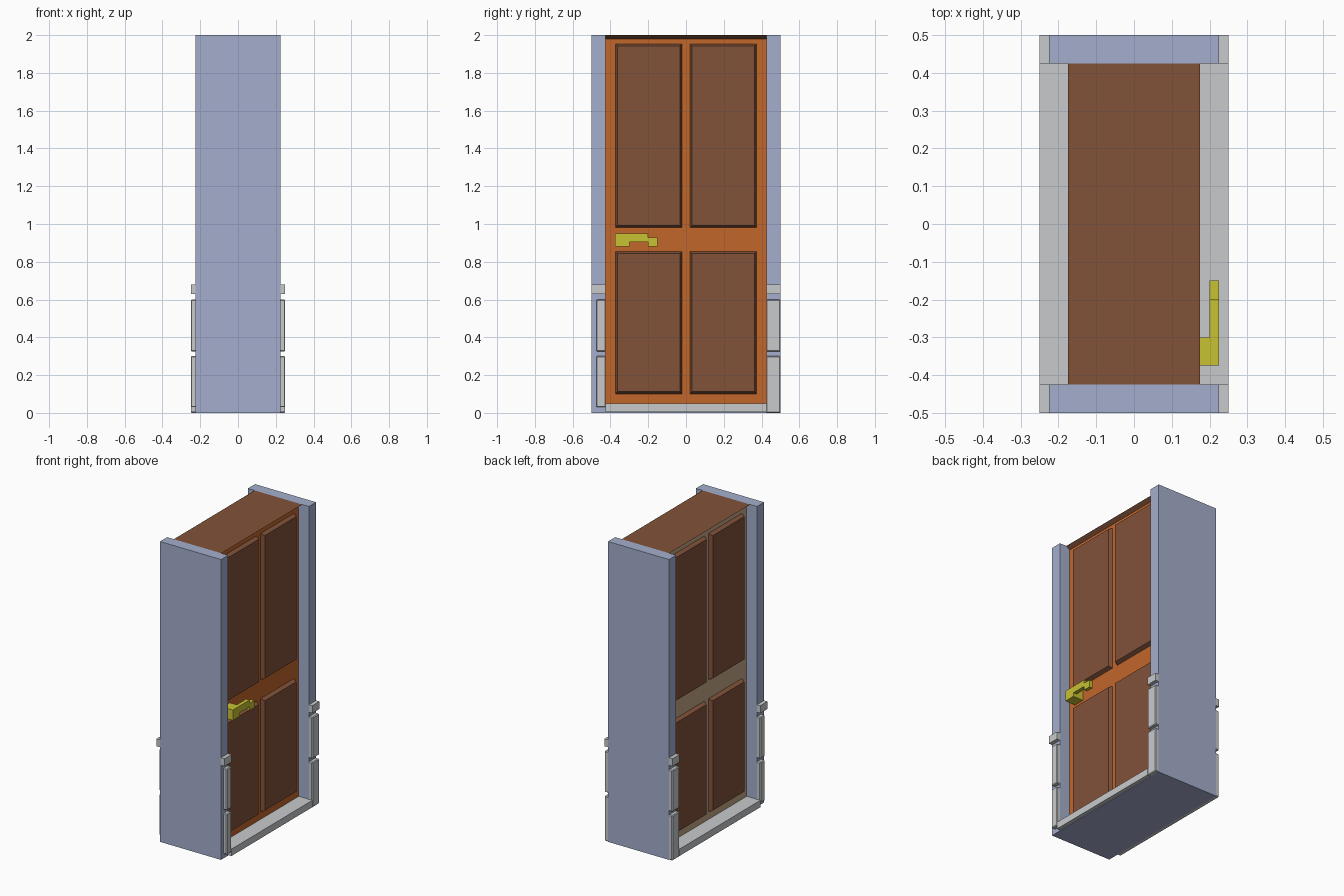
import bpy, bmesh

if "Cube" in bpy.data.objects:
    bpy.data.objects.remove(bpy.data.objects["Cube"])


def material(name, r, g, b):
    def lin(c):
        c /= 255
        return c / 12.92 if c <= 0.04045 else ((c + 0.055) / 1.055) ** 2.4
    m = bpy.data.materials.new(name)
    m.diffuse_color = (lin(r), lin(g), lin(b), 1)
    m.use_nodes = True
    m.node_tree.nodes["Principled BSDF"].inputs["Base Color"].default_value = m.diffuse_color
    return m


BLUE = material("frame_blue", 165, 175, 205)
GREY = material("trim_grey", 200, 202, 204)
ORANGE = material("door_orange", 194, 102, 42)
TAN = material("door_back_tan", 198, 167, 134)
BROWN = material("panel_brown", 130, 82, 58)
YELLOW = material("handle_yellow", 200, 194, 50)


def loft(name, bottom, top, mat):
    """Solid between two matching outlines."""
    bm = bmesh.new()
    a = [bm.verts.new(p) for p in bottom]
    b = [bm.verts.new(p) for p in top]
    n = len(a)
    bm.faces.new(a)
    bm.faces.new(b[::-1])
    for i in range(n):
        j = (i + 1) % n
        bm.faces.new((a[i], b[i], b[j], a[j]))
    bmesh.ops.recalc_face_normals(bm, faces=bm.faces)
    me = bpy.data.meshes.new(name)
    bm.to_mesh(me)
    bm.free()
    me.materials.append(mat)
    ob = bpy.data.objects.new(name, me)
    bpy.context.collection.objects.link(ob)
    return ob


def rect(x, y0, y1, z0, z1):
    return [(x, y0, z0), (x, y1, z0), (x, y1, z1), (x, y0, z1)]


def box(name, x0, x1, y0, y1, z0, z1, mat, bevel=0):
    ob = loft(name, rect(x0, y0, y1, z0, z1), rect(x1, y0, y1, z0, z1), mat)
    if bevel:
        mod = ob.modifiers.new("chamfer", 'BEVEL')
        mod.width = bevel
        mod.segments = 1
    return ob


# Frame: two jambs and the base between them
box("jamb_front", -0.225, 0.225, -0.5, -0.425, 0, 2, BLUE)
box("jamb_back", -0.225, 0.225, 0.425, 0.5, 0, 2, BLUE)
box("frame_base", -0.225, 0.225, -0.425, 0.425, 0, 0.02, BLUE)

# Sill
box("sill", -0.25, 0.25, -0.425, 0.425, 0.004, 0.05, GREY)

# Trim plates on both sides of each jamb
for s, side in ((1, "right"), (-1, "left")):
    xa, xb = sorted((s * 0.22, s * 0.25))
    for i, (z0, z1) in enumerate(((0.03, 0.30), (0.325, 0.60))):
        box(f"front_plate_{side}_{i}", xa, xb, -0.475, -0.425, z0, z1, GREY, 0.005)
        box(f"back_plate_{side}_{i}", xa, xb, 0.425, 0.5, z0 if i else 0, z1, GREY, 0.005)
    box(f"front_band_{side}", xa, xb, -0.5, -0.425, 0.63, 0.68, GREY)
    box(f"back_band_{side}", xa, xb, 0.425, 0.5, 0.63, 0.68, GREY)

# Door slab: orange, with a tan reverse side
door = box("door_slab", -0.15, 0.15, -0.425, 0.425, 0.045, 1.98, ORANGE)
door.data.materials.append(TAN)
for f in door.data.polygons:
    if f.normal.x < -0.5:
        f.material_index = 1

# Head strip flaring outwards at the top
head = [(-0.15, 1.98), (0.15, 1.98), (0.175, 2.0), (-0.175, 2.0)]
loft("door_head", [(x, -0.425, z) for x, z in head],
     [(x, 0.425, z) for x, z in head], BROWN)

# Raised chamfered panels on both faces
IN = 0.012
for s, side in ((1, "right"), (-1, "left")):
    for row, (z0, z1) in (("lower", (0.10, 0.855)), ("upper", (0.98, 1.955))):
        for col, (y0, y1) in enumerate(((-0.375, -0.02), (0.02, 0.375))):
            loft(f"{row}_panel_{side}_{col}", rect(s * 0.148, y0, y1, z0, z1),
                 rect(s * 0.175, y0 + IN, y1 - IN, z0 + IN, z1 - IN), BROWN)

# Handle: mounting block and stepped lever
box("handle_block", 0.145, 0.2, -0.375, -0.3, 0.88, 0.95, YELLOW)
lever = [(-0.375, 0.88), (-0.3, 0.88), (-0.3, 0.905), (-0.2, 0.905), (-0.2, 0.88),
         (-0.15, 0.88), (-0.15, 0.928), (-0.2, 0.928), (-0.2, 0.95), (-0.375, 0.95)]
loft("handle_lever", [(0.2, y, z) for y, z in lever],
     [(0.225, y, z) for y, z in lever], YELLOW)
